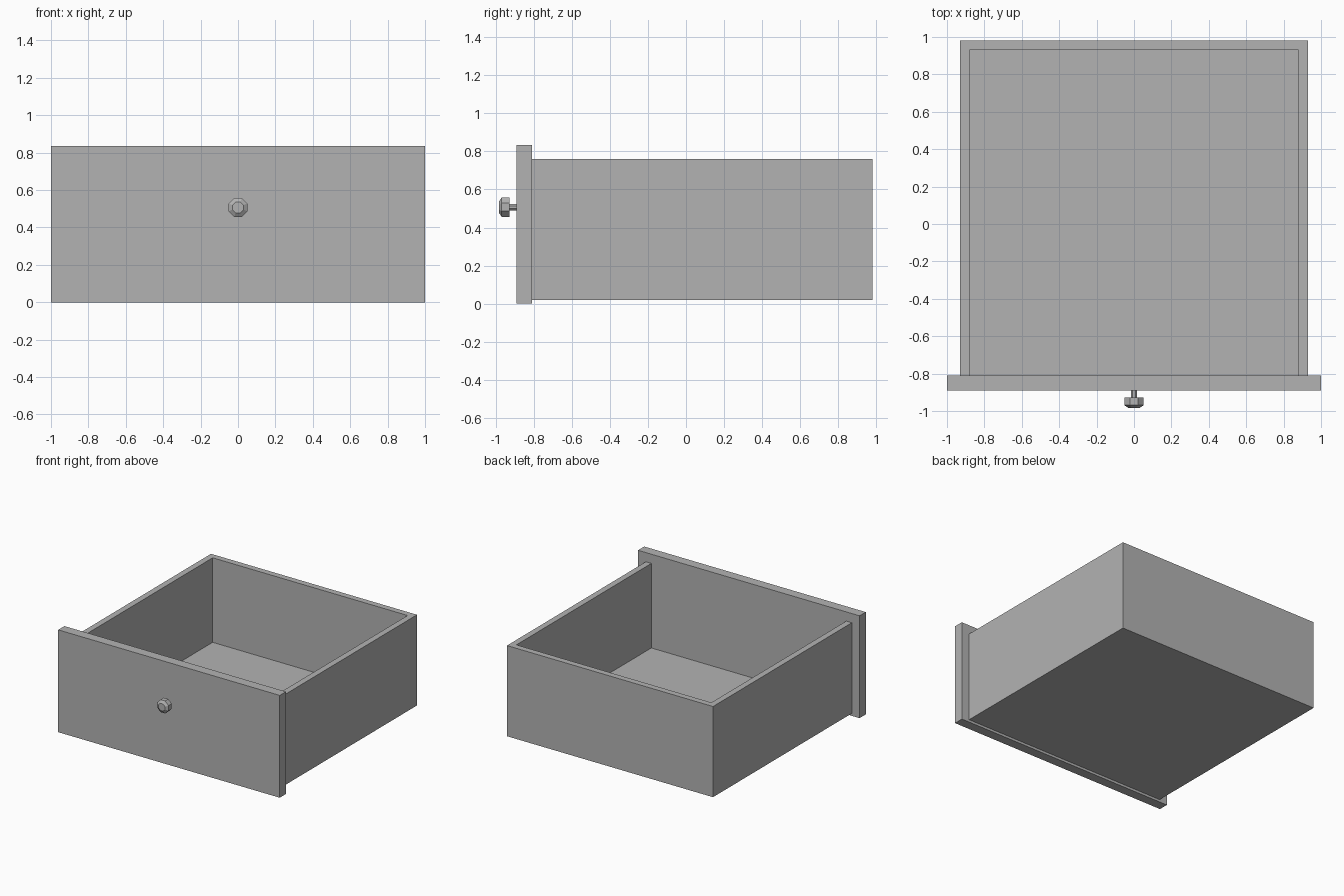
import bpy, bmesh, math
from mathutils import Matrix

if "Cube" in bpy.data.objects:
    bpy.data.objects.remove(bpy.data.objects["Cube"], do_unlink=True)

GREY = (0.45, 0.45, 0.45, 1)
grey = bpy.data.materials.new("plain grey")
grey.use_nodes = True
grey.diffuse_color = GREY
grey.node_tree.nodes["Principled BSDF"].inputs["Base Color"].default_value = GREY


def finish(name, bm):
    bmesh.ops.recalc_face_normals(bm, faces=bm.faces)
    mesh = bpy.data.meshes.new(name)
    bm.to_mesh(mesh)
    bm.free()
    mesh.materials.append(grey)
    obj = bpy.data.objects.new(name, mesh)
    bpy.context.collection.objects.link(obj)
    return obj


def box(name, x, y, z):
    """Box between the (low, high) limits on each axis."""
    bm = bmesh.new()
    size = [b - a for a, b in (x, y, z)]
    mid = [(a + b) / 2 for a, b in (x, y, z)]
    bmesh.ops.create_cube(bm, size=1, matrix=Matrix.Translation(mid) @ Matrix.Diagonal((*size, 1)))
    return finish(name, bm)


def turned(name, profile, height, sides=8):
    """Faceted solid around the y axis from (radius, y) pairs, with flat ends."""
    bm = bmesh.new()
    rings = []
    for r, y in profile:
        angles = [math.tau * (i + 0.5) / sides for i in range(sides)]
        rings.append([bm.verts.new((r * math.cos(a), y, height + r * math.sin(a))) for a in angles])
    for a, b in zip(rings, rings[1:]):
        for i in range(sides):
            j = (i + 1) % sides
            bm.faces.new((a[i], a[j], b[j], b[i]))
    bm.faces.new(rings[0])
    bm.faces.new(rings[-1])
    return finish(name, bm)


WIDE, WALL = 0.93, 0.05         # half width of the tray, board thickness
FRONT, BACK = -0.81, 0.98
LOW, HIGH = 0.02, 0.76
INNER = WIDE - WALL

# Front panel, overlapping the tray on every side
box("front_panel", (-1, 1), (-0.89, FRONT), (0, 0.835))

# Open tray
box("left_side", (INNER, WIDE), (FRONT, BACK), (LOW, HIGH))
box("right_side", (-WIDE, -INNER), (FRONT, BACK), (LOW, HIGH))
box("back_board", (-INNER, INNER), (BACK - WALL, BACK), (LOW, HIGH))
box("floor_board", (-INNER, INNER), (FRONT, BACK - WALL), (LOW, LOW + WALL))

# Eight-sided knob: narrow stem, wide head with a chamfered face
turned("knob", [(0.018, -0.885), (0.018, -0.928), (0.055, -0.928),
                (0.055, -0.969), (0.032, -0.984)], 0.507)
